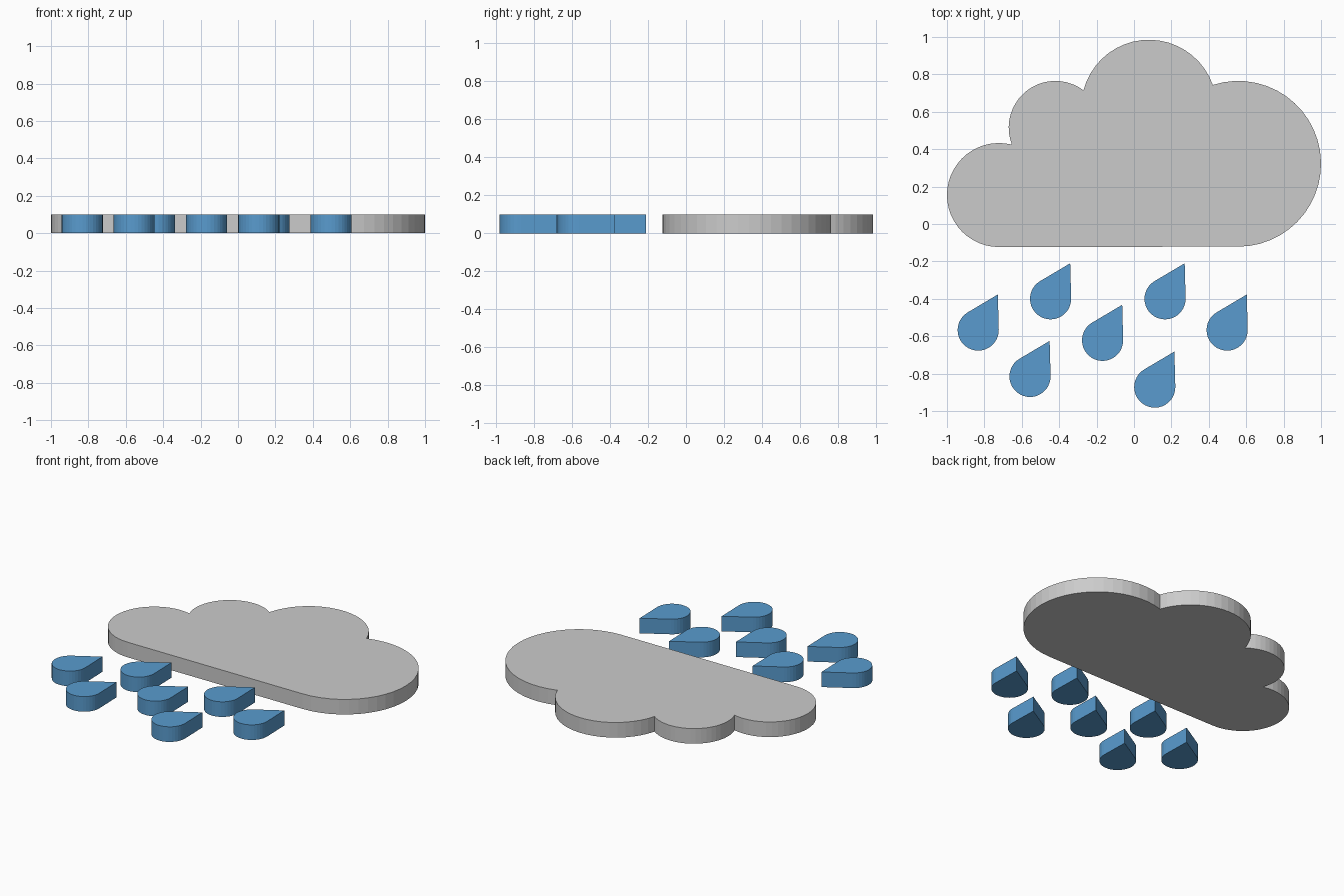
import bpy, bmesh, math
from mathutils import Vector

if "Cube" in bpy.data.objects:
    bpy.data.objects.remove(bpy.data.objects["Cube"])

HEIGHT = 0.1


def material(name, color):
    m = bpy.data.materials.new(name)
    m.diffuse_color = color
    m.use_nodes = True
    m.node_tree.nodes["Principled BSDF"].inputs["Base Color"].default_value = m.diffuse_color
    return m


def arc(c, r, a0, a1, step=7.5):
    # Points along an arc, angles in degrees
    n = max(2, round(abs(a1 - a0) / step))
    angles = [math.radians(a0 + (a1 - a0) * i / n) for i in range(n + 1)]
    return [(c[0] + r * math.cos(a), c[1] + r * math.sin(a)) for a in angles]


def outer_crossing(c1, r1, c2, r2):
    # Where two neighbouring puffs meet, on the left of c1 -> c2 (outside)
    c1, c2 = Vector(c1), Vector(c2)
    d = c2 - c1
    a = (r1 * r1 - r2 * r2 + d.length_squared) / (2 * d.length)
    h = math.sqrt(r1 * r1 - a * a)
    u = d.normalized()
    return c1 + u * a + Vector((-u.y, u.x)) * h


def angle_to(c, p):
    return math.degrees(math.atan2(p[1] - c[1], p[0] - c[0]))


def extrude_outline(name, pts, mat=None):
    bm = bmesh.new()
    face = bm.faces.new([bm.verts.new((x, y, 0)) for x, y in pts])
    top = bmesh.ops.extrude_face_region(bm, geom=[face], use_keep_orig=True)["geom"]
    bmesh.ops.translate(bm, vec=(0, 0, HEIGHT),
                        verts=[v for v in top if isinstance(v, bmesh.types.BMVert)])
    bmesh.ops.recalc_face_normals(bm, faces=bm.faces)
    mesh = bpy.data.meshes.new(name)
    bm.to_mesh(mesh)
    bm.free()
    ob = bpy.data.objects.new(name, mesh)
    bpy.context.collection.objects.link(ob)
    if mat:
        mesh.materials.append(mat)
    return ob


# Cloud: four puffs, left to right, closed by a flat base
puffs = [((-0.722, 0.155), 0.278), ((-0.42, 0.515), 0.25),
         ((0.08, 0.623), 0.362), ((0.557, 0.322), 0.443)]
joints = [outer_crossing(*a, *b) for a, b in zip(puffs, puffs[1:])]
outline = []
for i, (c, r) in enumerate(puffs):
    start = angle_to(c, joints[i - 1]) if i else 270
    end = angle_to(c, joints[i]) if i < len(joints) else -90
    if start < end:
        start += 360
    pts = arc(c, r, start, end)
    outline += pts[1:] if i else pts
extrude_outline("cloud", outline)

# Raindrops: round body with straight tangents to a slanted tip
blue = material("rain_blue", (0.1, 0.33, 0.62, 1))
R, TIP = 0.11, Vector((0.105, 0.19))
lean = angle_to((0, 0), TIP)
spread = math.degrees(math.acos(R / TIP.length))
drop = arc((0, 0), R, lean + spread, lean - spread + 360, 10) + [tuple(TIP)]
centres = [(-0.833, -0.567), (-0.446, -0.4), (0.166, -0.4), (0.498, -0.567),
           (-0.168, -0.622), (-0.556, -0.815), (0.111, -0.872)]
for i, (cx, cy) in enumerate(centres):
    extrude_outline(f"raindrop_{i + 1}", [(x + cx, y + cy) for x, y in drop], blue)
